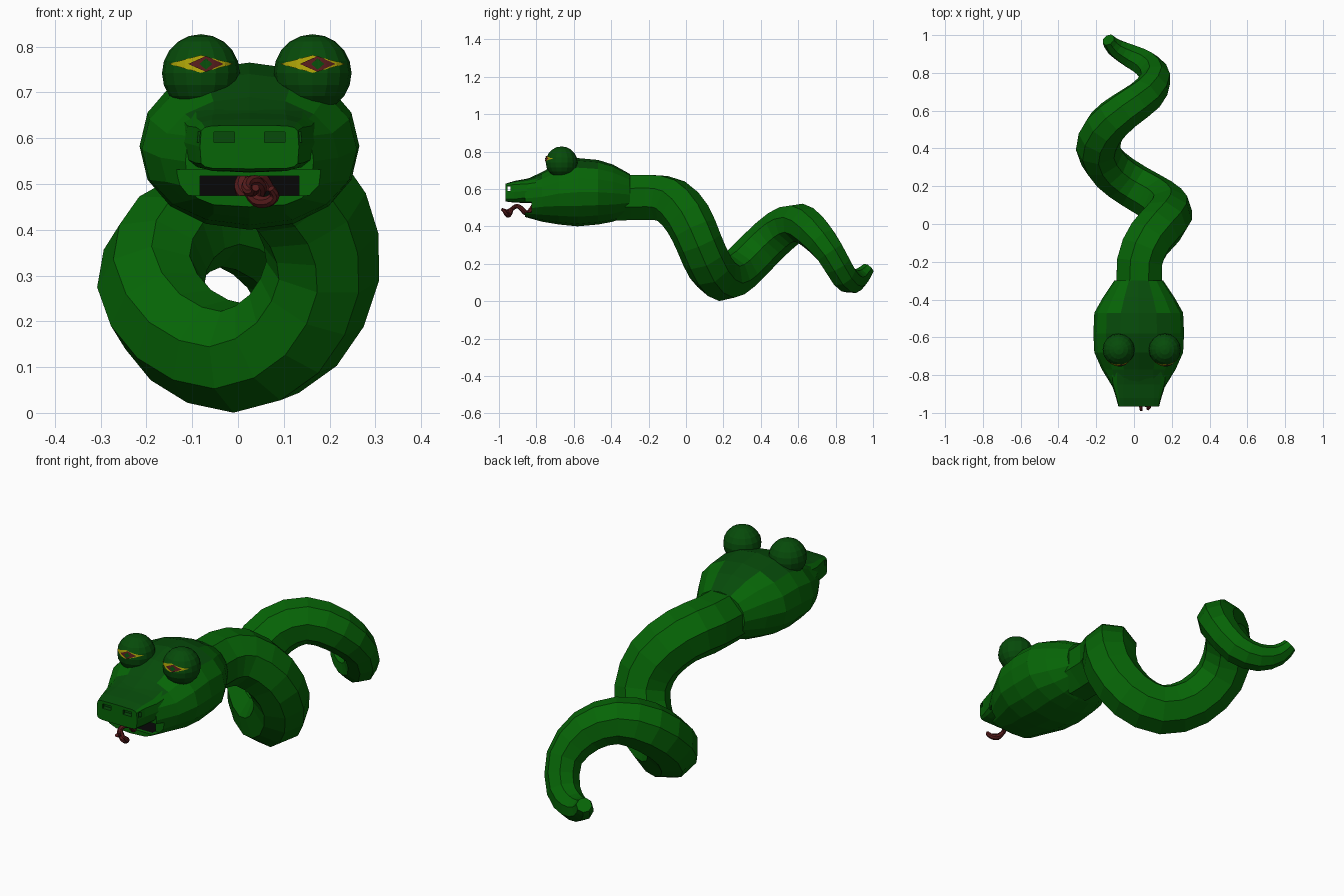
import bpy, bmesh, math
from mathutils import Vector, Matrix

if "Cube" in bpy.data.objects:
    bpy.data.objects.remove(bpy.data.objects["Cube"])

CX = 0.025  # head centre line


def material(name, rgb):
    mat = bpy.data.materials.new(name)
    mat.use_nodes = True
    mat.diffuse_color = (*rgb, 1)
    mat.node_tree.nodes["Principled BSDF"].inputs["Base Color"].default_value = (*rgb, 1)
    return mat


green = material("leaf green", (0.002, 0.13, 0.002))
dark_green = material("dark green", (0.002, 0.07, 0.003))
yellow = material("yellow", (0.4, 0.35, 0.002))
red = material("dark red", (0.09, 0.011, 0.011))
black = material("black", (0.002, 0.002, 0.002))


def finish(bm, name, *mats):
    mesh = bpy.data.meshes.new(name)
    bm.to_mesh(mesh)
    bm.free()
    for mat in mats:
        mesh.materials.append(mat)
    obj = bpy.data.objects.new(name, mesh)
    bpy.context.scene.collection.objects.link(obj)
    return obj


def loft(name, rings, *mats, dorsal=None):
    """Skin a list of rings and cap both ends."""
    bm = bmesh.new()
    loops = [[bm.verts.new(p) for p in ring] for ring in rings]
    n = len(loops[0])
    for a, b in zip(loops, loops[1:]):
        for i in range(n):
            j = (i + 1) % n
            bm.faces.new((a[i], a[j], b[j], b[i]))
    bm.faces.new(loops[0])
    bm.faces.new(loops[-1])
    bmesh.ops.recalc_face_normals(bm, faces=bm.faces)
    if dorsal:
        bm.normal_update()
        for f in bm.faces:
            f.material_index = int(f.normal.z > dorsal)
    return finish(bm, name, *mats)


def smooth_path(pts, steps):
    """Catmull-Rom through points of position and radius."""
    pts = [Vector(p) for p in pts]
    out = []
    for i in range(len(pts) - 1):
        a, b, c, d = (pts[max(0, min(k, len(pts) - 1))] for k in range(i - 1, i + 3))
        for s in range(steps):
            t = s / steps
            out.append(b + t / 2 * ((c - a) + t * ((2 * a - 5 * b + 4 * c - d)
                                                  + t * (3 * (b - c) + d - a))))
    return out + [pts[-1]]


def tube(name, pts, steps, sides, mat):
    path = smooth_path(pts, steps)
    pos = [p.xyz for p in path]
    normal, old, rings = Vector((0, 0, 1)), None, []
    for i, p in enumerate(path):
        tan = (pos[min(i + 1, len(pos) - 1)] - pos[max(i - 1, 0)]).normalized()
        if old:
            normal = old.rotation_difference(tan) @ normal
        normal = (normal - tan * normal.dot(tan)).normalized()
        side, old = tan.cross(normal), tan
        angles = [math.tau * (k + 0.5) / sides for k in range(sides)]
        rings.append([pos[i] + p.w * (normal * math.cos(a) + side * math.sin(a)) for a in angles])
    return loft(name, rings, mat)


def section(y, low, high, half, power, sides=16):
    """Rounded cross-section of the head."""
    ring = []
    for k in range(sides):
        a = math.tau * k / sides
        c, s = math.cos(a), math.sin(a)
        ring.append((CX + half * math.copysign(abs(c) ** power, c), y,
                     (low + high) / 2 + (high - low) / 2 * math.copysign(abs(s) ** power, s)))
    return ring


def box(name, centre, size, mat):
    bm = bmesh.new()
    bmesh.ops.create_cube(bm, size=1, matrix=Matrix.Translation(centre) @ Matrix.Diagonal((*size, 1)))
    return finish(bm, name, mat)


def carve(obj, *cutters):
    """Cut pockets whose walls take the cutter's colour."""
    bpy.context.view_layer.objects.active = obj
    for cutter in cutters:
        cutter.hide_render = True
        mod = obj.modifiers.new("carve", "BOOLEAN")
        mod.operation, mod.solver, mod.object = "DIFFERENCE", "EXACT", cutter
        mod.material_mode = "TRANSFER"
        bpy.ops.object.modifier_apply(modifier=mod.name)
        bpy.data.objects.remove(cutter)


# Coiled body tapering to the tail
tube("body", [
    (.03, -.38, .55, .13), (.03, -.2, .555, .13), (.08, -.08, .535, .13),
    (.16, .01, .44, .13), (.185, .07, .31, .125), (.12, .13, .18, .125),
    (0, .2, .12, .122), (-.125, .29, .17, .12), (-.19, .4, .28, .118),
    (-.15, .51, .38, .115), (-.05, .6, .42, .105), (.06, .68, .37, .098),
    (.115, .77, .26, .082), (.07, .84, .14, .075), (-.02, .89, .105, .065),
    (-.1, .935, .13, .05), (-.135, .975, .175, .035)], 2, 8, green)

# Head with open jaws and a dark throat pocket
head = loft("head", [section(*s, 0.95) for s in [
    (-.3, .46, .68, .13), (-.39, .425, .73, .19), (-.47, .41, .755, .235),
    (-.58, .4, .765, .24), (-.68, .41, .74, .235), (-.77, .425, .69, .195)]]
    + [section(-.86, .45, .648, .14, 0.6)], green, dark_green, dorsal=0.85)
carve(head, box("jaw_cutter", (CX, -.865, .503), (.6, .08, .056), green),
      box("throat_cutter", (CX, -.79, .496), (.216, .11, .042), black))

# Overhanging snout
snout = loft("snout", [section(*s) for s in [
    (-.74, .53, .69, .16, .9), (-.85, .525, .655, .142, .6),
    (-.92, .527, .642, .12, .4), (-.965, .533, .628, .108, .3)]], green, dark_green, dorsal=0.85)

# Nostrils: two front openings joined by a cross channel
carve(snout, box("channel_cutter", (CX, -.947, .602), (.5, .016, .024), dark_green),
      *(box("nostril_cutter", (CX + s * .055, -.97, .602), (.045, .05, .022), dark_green) for s in (-1, 1)))

# Curling forked tongue
curl = []
for k in range(13):
    a, r = k * math.pi / 3, .03 * (1 - k / 16)
    curl.append((CX + .006 + r * math.cos(a), -.77 - .018 * k, .492 + r * math.sin(a), .018 - k * .0008))
tube("tongue", curl, 3, 8, red)
tube("tongue_fork", [curl[9], (.04, -.945, .464, .014), (.066, -.957, .462, .013),
                     (.08, -.967, .475, .011), (.072, -.98, .49, .008)], 3, 8, red)

# Bulging eyes with slit irises
R = 0.085


def eye_lens(name, eye, wide, high, shift, lift, mat):
    """Pointed almond lying on the eyeball."""
    bm = bmesh.new()
    cols, n = [], 8
    for k in range(n + 1):
        t = 2 * k / n - 1
        u, h = shift + wide * t, high * (1.02 - abs(t))
        col = []
        for v in (.02 - h, .02 + h):
            y = -math.sqrt(R * R - u * u - v * v) - lift
            col.append(bm.verts.new(eye + Vector((u, y, v))))
        cols.append(col)
    for a, b in zip(cols, cols[1:]):
        bm.faces.new((a[0], b[0], b[1], a[1]))
    finish(bm, name, mat)


for side, x in (("right", -.081), ("left", .163)):
    eye = Vector((x, -.665, .742))
    bm = bmesh.new()
    bmesh.ops.create_uvsphere(bm, u_segments=16, v_segments=10, radius=R, matrix=Matrix.Translation(eye))
    finish(bm, side + "_eye", dark_green)
    eye_lens(side + "_iris", eye, .07, .019, 0, .002, yellow)
    eye_lens(side + "_iris_centre", eye, .038, .017, .011, .004, red)
    eye_lens(side + "_pupil", eye, .014, .012, .011, .006, dark_green)
